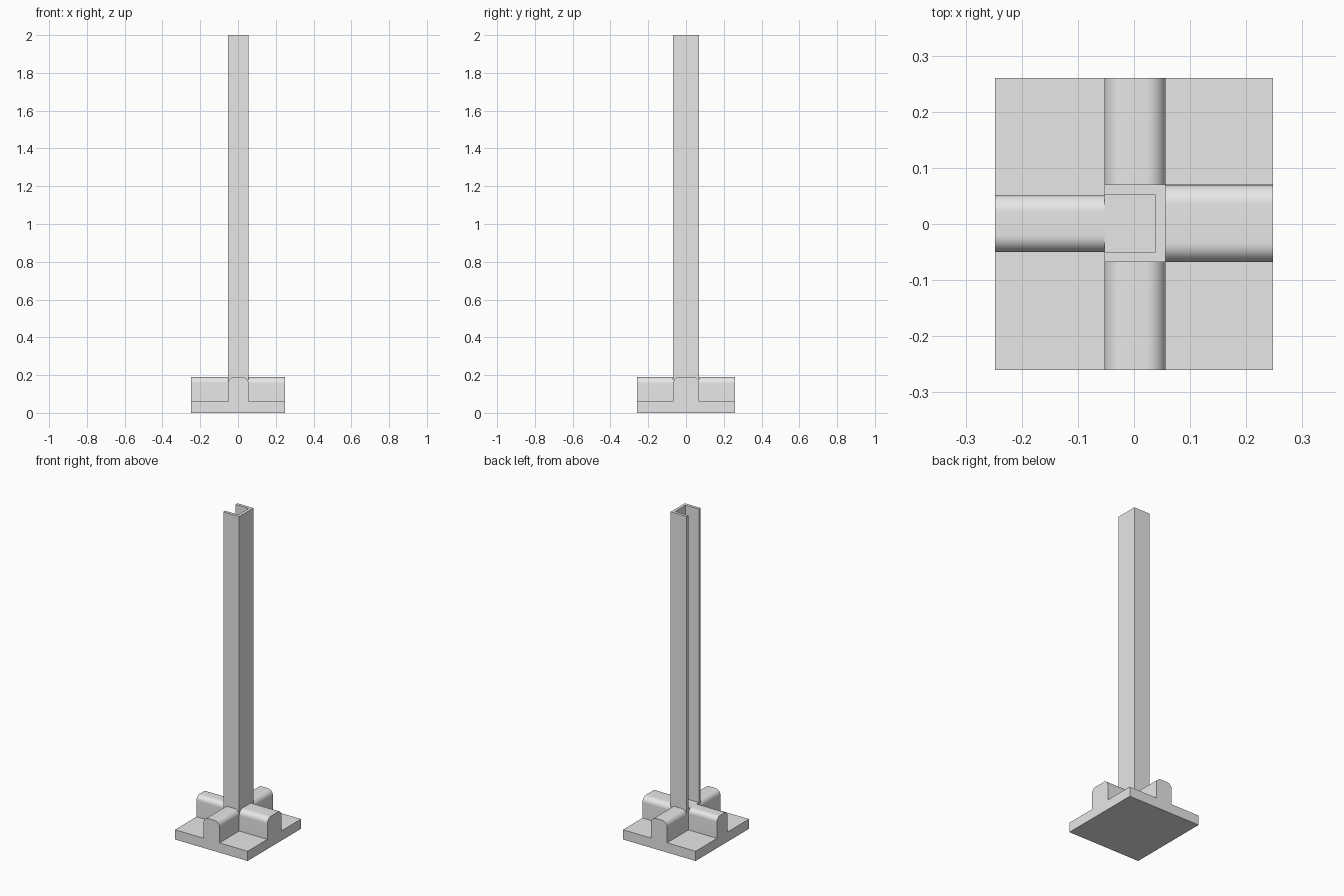
import bpy
import bmesh
from math import sin, cos, pi, radians
from mathutils import Matrix, Vector

cube = bpy.data.objects.get("Cube")
if cube:
    bpy.data.objects.remove(cube, do_unlink=True)

grey = bpy.data.materials.new("light_grey")
grey.use_nodes = True
grey.diffuse_color = (0.8, 0.8, 0.8, 1)
grey.node_tree.nodes["Principled BSDF"].inputs["Base Color"].default_value = (0.8, 0.8, 0.8, 1)

HALF_X, HALF_Y = 0.248, 0.26      # base plate half sizes
PLATE_TOP, RIB_TOP, TOP = 0.06, 0.19, 2.0
X0, X1, Y0, Y1 = -0.053, 0.056, -0.068, 0.07   # column outline
WALL = 0.018


def prism(name, outline, depth, matrix=Matrix()):
    """Extrude a closed 2D outline along its normal, then place it."""
    bm = bmesh.new()
    face = bm.faces.new([bm.verts.new((u, v, 0)) for u, v in outline])
    grown = bmesh.ops.extrude_face_region(bm, geom=[face])["geom"]
    bmesh.ops.translate(bm, vec=(0, 0, depth),
                        verts=[g for g in grown if isinstance(g, bmesh.types.BMVert)])
    bm.transform(matrix)
    bmesh.ops.recalc_face_normals(bm, faces=bm.faces)
    mesh = bpy.data.meshes.new(name)
    bm.to_mesh(mesh)
    bm.free()
    mesh.materials.append(grey)
    obj = bpy.data.objects.new(name, mesh)
    bpy.context.collection.objects.link(obj)
    return obj


def rect(x0, x1, y0, y1):
    return [(x0, y0), (x1, y0), (x1, y1), (x0, y1)]


def rib(name, a, b, radius, start, end, along_x):
    """Upright rib from a to b across, with rounded top edges."""
    outline = [(a, PLATE_TOP), (b, PLATE_TOP)]
    for centre, first in ((b - radius, 0), (a + radius, pi / 2)):
        for i in range(11):
            t = first + i * pi / 20
            outline.append((centre + radius * cos(t), RIB_TOP - radius + radius * sin(t)))
    across, along = Vector((1, 0, 0)), Vector((0, 1, 0))
    if along_x:
        across, along = along, across
    matrix = Matrix((across, (0, 0, 1), along)).transposed().to_4x4()
    obj = prism(name, outline, end - start, Matrix.Translation(along * start) @ matrix)
    bpy.ops.object.select_all(action='DESELECT')
    obj.select_set(True)
    bpy.context.view_layer.objects.active = obj
    bpy.ops.object.shade_smooth_by_angle(angle=radians(30))


# Base plate and the solid foot of the column
prism("base_plate", rect(-HALF_X, HALF_X, -HALF_Y, HALF_Y), PLATE_TOP)
prism("column_foot", rect(X0, X1, Y0, Y1), RIB_TOP - PLATE_TOP,
      Matrix.Translation((0, 0, PLATE_TOP)))

# Channel column, open towards -x
channel = [(X0, Y0), (X1, Y0), (X1, Y1), (X0, Y1), (X0, Y1 - WALL),
           (X1 - WALL, Y1 - WALL), (X1 - WALL, Y0 + WALL), (X0, Y0 + WALL)]
prism("channel_column", channel, TOP - RIB_TOP, Matrix.Translation((0, 0, RIB_TOP)))

# Four ribs running from the column to the plate edges
rib("front_rib", X0, X1, 0.034, -HALF_Y, Y0, False)
rib("back_rib", X0, X1, 0.034, Y1, HALF_Y, False)
rib("left_rib", Y0, Y1, 0.034, X1, HALF_X, True)
rib("right_rib", Y0 + WALL, Y1 - WALL, 0.03, -HALF_X, X0, True)
